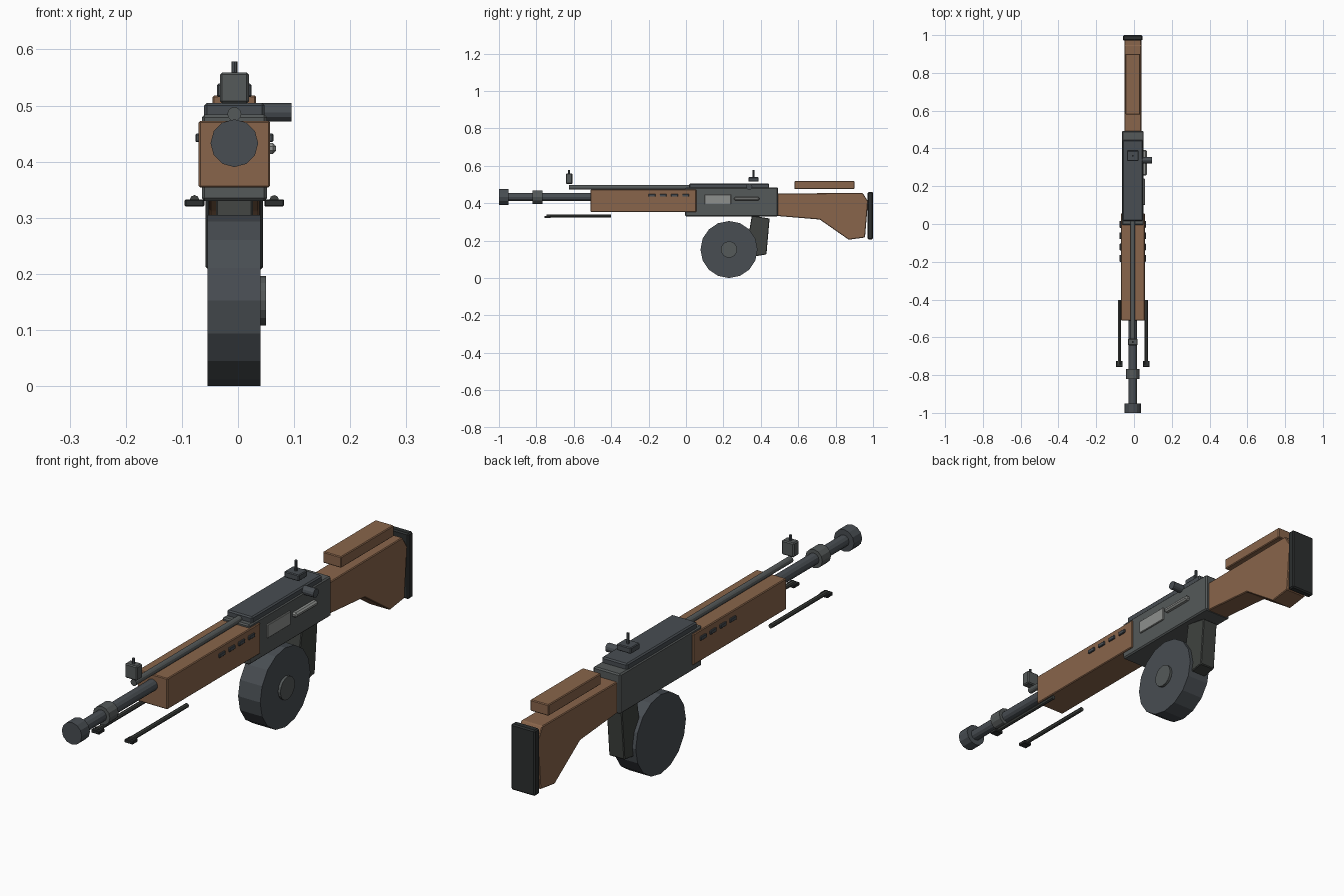
import bpy, bmesh
from math import pi
from mathutils import Matrix

if "Cube" in bpy.data.objects:
    bpy.data.objects.remove(bpy.data.objects["Cube"])

CX = -0.0065   # centre plane of the body


def material(name, rgb):
    m = bpy.data.materials.new(name)
    m.diffuse_color = (*rgb, 1)
    m.use_nodes = True
    m.node_tree.nodes["Principled BSDF"].inputs["Base Color"].default_value = m.diffuse_color
    return m


WOOD = material("wood", (0.25, 0.13, 0.07))
STEEL = material("steel", (0.065, 0.075, 0.085))
BODY = material("body_grey", (0.09, 0.10, 0.10))
GRIP = material("grip_grey", (0.05, 0.055, 0.05))
RUBBER = material("rubber", (0.025, 0.028, 0.028))
LIGHT = material("light_steel", (0.27, 0.28, 0.27))


def finish(name, bm, mat, bevel=0):
    bmesh.ops.recalc_face_normals(bm, faces=bm.faces)
    me = bpy.data.meshes.new(name)
    bm.to_mesh(me)
    bm.free()
    me.materials.append(mat)
    ob = bpy.data.objects.new(name, me)
    bpy.context.collection.objects.link(ob)
    if bevel:
        b = ob.modifiers.new("bevel", 'BEVEL')
        b.width, b.segments = bevel, 1
    return ob


def box(name, x, y, z, mat, bevel=0.003):
    """Box from (min, max) ranges."""
    bm = bmesh.new()
    bmesh.ops.create_cube(bm, size=1)
    for v in bm.verts:
        v.co = [(r[0] + r[1]) / 2 + c * (r[1] - r[0]) for r, c in zip((x, y, z), v.co)]
    return finish(name, bm, mat, bevel)


def cyl(name, axis, centre, radius, span, mat, sides=12):
    """Cylinder along x, y or z; centre gives the other two coordinates."""
    bm = bmesh.new()
    bmesh.ops.create_cone(bm, cap_ends=True, segments=sides, radius1=radius,
                          radius2=radius, depth=span[1] - span[0])
    mid = sum(span) / 2
    rot, pos = {
        'x': (Matrix.Rotation(pi / 2, 4, 'Y'), (mid, *centre)),
        'y': (Matrix.Rotation(pi / 2, 4, 'X'), (centre[0], mid, centre[1])),
        'z': (Matrix.Identity(4), (*centre, mid)),
    }[axis]
    bm.transform(Matrix.Translation(pos) @ rot)
    return finish(name, bm, mat)


def plate(name, profile, half, mat, bevel=0.003):
    """Side profile (y, z) extruded across x."""
    bm = bmesh.new()
    f = bm.faces.new([bm.verts.new((CX - half, y, z)) for y, z in profile])
    ext = bmesh.ops.extrude_face_region(bm, geom=[f])
    verts = [g for g in ext['geom'] if isinstance(g, bmesh.types.BMVert)]
    bmesh.ops.translate(bm, verts=verts, vec=(2 * half, 0, 0))
    return finish(name, bm, mat, bevel)


def mid(half):
    return (CX - half, CX + half)


# Barrel group
cyl("barrel", 'y', (CX, 0.433), 0.022, (-0.96, 0.0), STEEL)
cyl("muzzle", 'y', (CX, 0.433), 0.0425, (-1.0, -0.95), STEEL)
cyl("barrel_collar", 'y', (CX, 0.433), 0.036, (-0.82, -0.767), BODY)
cyl("gas_tube", 'y', (CX, 0.485), 0.0125, (-0.625, 0.025), BODY)

# Handguard with vents on both sides
box("handguard", mid(0.0635), (-0.51, 0.055), (0.354, 0.473), WOOD)
for side in (-1, 1):
    for i in range(4):
        y = -0.182 + i * 0.06
        x = CX + side * 0.0645
        box("handguard_vent", (x - 0.005, x + 0.005), (y - 0.018, y + 0.018),
            (0.435, 0.45), STEEL, 0.002)

# Receiver
box("receiver", mid(0.058), (-0.005, 0.492), (0.33, 0.484), BODY, 0.005)
box("top_cover", mid(0.054), (0.017, 0.445), (0.478, 0.505), STEEL, 0.005)
box("ejection_port", (0.04, 0.057), (0.10, 0.24), (0.395, 0.447), LIGHT, 0.002)
box("charging_slot", (0.045, 0.068), (0.257, 0.392), (0.414, 0.433), LIGHT, 0.006)
cyl("bolt_handle", 'x', (0.338, 0.488), 0.0165, (0.03, 0.095), STEEL)

# Sights
box("front_sight_block", mid(0.026), (-0.642, -0.607), (0.504, 0.559), BODY, 0.004)
cyl("front_sight_post", 'z', (CX, -0.625), 0.0055, (0.55, 0.579), STEEL, 8)
box("rear_sight_base", mid(0.031), (0.334, 0.388), (0.515, 0.539), STEEL)
cyl("rear_sight_post", 'z', (CX, 0.361), 0.0055, (0.53, 0.579), STEEL, 8)

# Stock
plate("stock", [(0.485, 0.452), (0.945, 0.455), (0.973, 0.41), (0.957, 0.217),
                (0.87, 0.205), (0.715, 0.313), (0.485, 0.332)], 0.045, WOOD)
box("cheek_rest", mid(0.039), (0.58, 0.90), (0.475, 0.518), WOOD)
box("butt_pad", mid(0.051), (0.971, 1.0), (0.207, 0.46), RUBBER, 0.005)

# Drum magazine and grip
cyl("drum_magazine", 'x', (0.23, 0.1525), 0.1525, (-0.054, 0.040), STEEL, 16)
cyl("drum_hub", 'x', (0.23, 0.1525), 0.044, (0.035, 0.05), BODY, 16)
plate("grip", [(0.352, 0.335), (0.447, 0.318), (0.430, 0.126), (0.315, 0.108)],
      0.033, GRIP)

# Folded bipod legs
for side in (-1, 1):
    x = CX + side * 0.071
    cyl("bipod_leg", 'y', (x, 0.332), 0.0085, (-0.745, -0.402), GRIP, 8)
    box("bipod_foot", (x - 0.0175, x + 0.0175), (-0.757, -0.724), (0.320, 0.333),
        RUBBER, 0.002)
